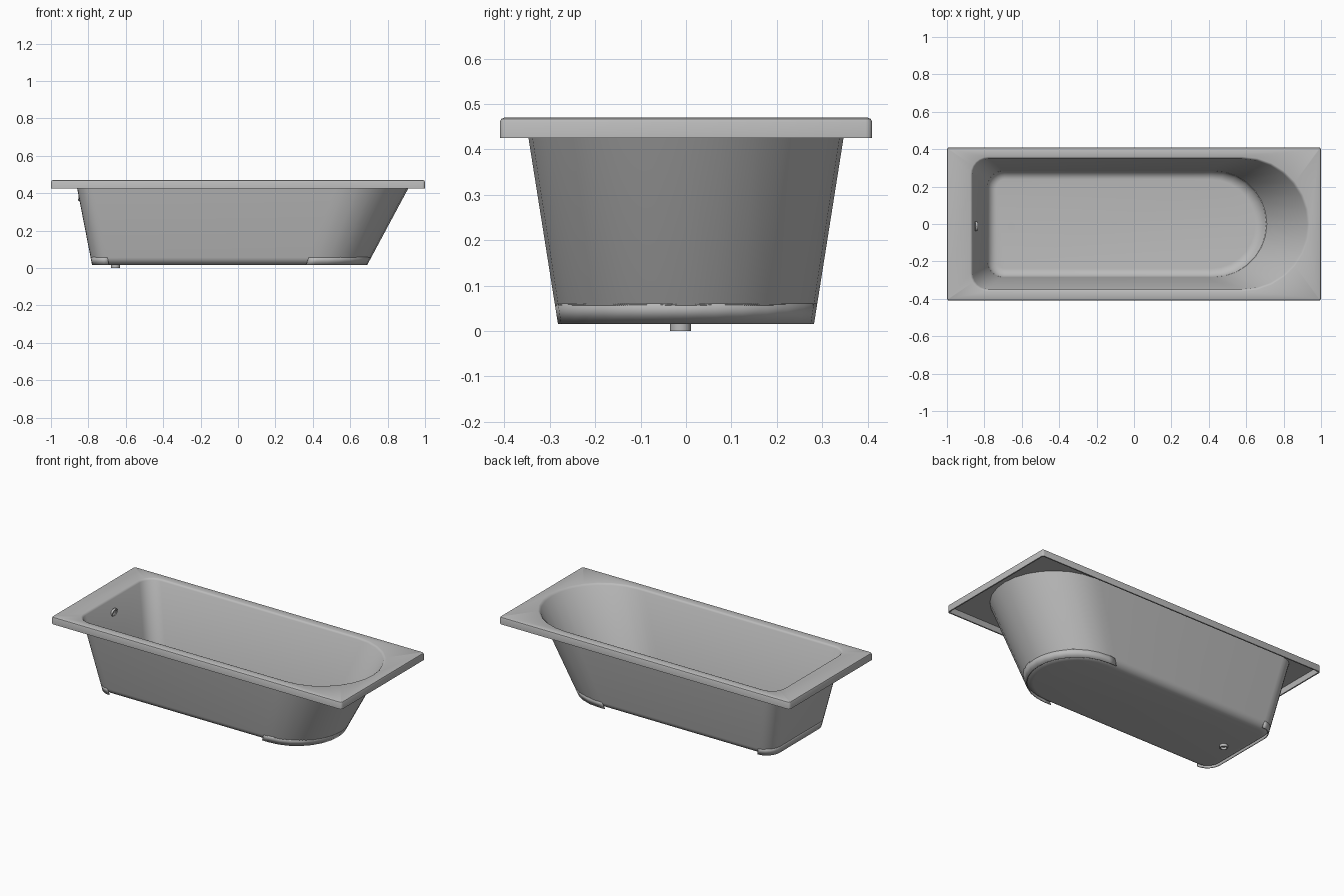
import bpy, bmesh
from math import sin, cos, pi, radians
from mathutils import Matrix

cube = bpy.data.objects.get("Cube")
if cube:
    bpy.data.objects.remove(cube, do_unlink=True)

GREY = (0.5, 0.5, 0.5, 1)
mat = bpy.data.materials.new("satin grey")
mat.use_nodes = True
mat.diffuse_color = GREY
bsdf = next(n for n in mat.node_tree.nodes if n.type == 'BSDF_PRINCIPLED')
bsdf.inputs["Base Color"].default_value = GREY

RIM_TOP, RIM_LOW, BASE = 0.47, 0.425, 0.015


def arc(cx, cy, r, a0, a1, n):
    """Points on an arc, angles in degrees."""
    angles = [radians(a0 + (a1 - a0) * i / n) for i in range(n + 1)]
    return [(cx + r * cos(a), cy + r * sin(a)) for a in angles]


def basin_outline(z, grow=0.0):
    """Basin cross-section: square-ish foot end, semicircular head end."""
    t = (z - BASE) / (RIM_LOW - BASE)
    x0 = -0.78 - 0.08 * t - grow
    x1 = 0.69 + 0.22 * t + grow
    hw = 0.282 + 0.065 * t + grow
    r = 0.09 + grow
    cx = x1 - hw
    pts = arc(cx, 0, hw, -90, 90, 14)
    pts.append((cx - 0.045, hw))
    pts += arc(x0 + r, hw - r, r, 90, 180, 6)
    pts += arc(x0 + r, r - hw, r, 180, 270, 6)
    pts.append((cx - 0.045, -hw))
    return [(x, y, z) for x, y in pts]


def rim_outline(z, inset):
    """Rounded rectangle of the rim."""
    r = 0.014 - inset
    x, y = 1 - 0.014, 0.41 - 0.014
    pts = []
    for sx, sy, a in ((1, 1, 0), (-1, 1, 90), (-1, -1, 180), (1, -1, 270)):
        pts += arc(sx * x, sy * y, r, a, a + 90, 3)
    return [(px, py, z) for px, py in pts]


def loft(bm, loops, cap_start=False, cap_end=False):
    """Skin a list of equal-length closed loops."""
    rings = [[bm.verts.new(p) for p in loop] for loop in loops]
    n = len(rings[0])
    for a, b in zip(rings, rings[1:]):
        for i in range(n):
            j = (i + 1) % n
            bm.faces.new((a[i], a[j], b[j], b[i]))
    if cap_start:
        bm.faces.new(rings[0])
    if cap_end:
        bm.faces.new(rings[-1])
    return rings


def fill_between(bm, ring_a, ring_b):
    """Flat face with a hole between two rings."""
    edges = []
    for ring in (ring_a, ring_b):
        for i, v in enumerate(ring):
            edges.append(bm.edges.get((v, ring[(i + 1) % len(ring)])))
    bmesh.ops.triangle_fill(bm, edges=edges, use_beauty=True)


def finish(bm, name, recalc=True):
    if recalc:
        bmesh.ops.recalc_face_normals(bm, faces=bm.faces[:])
    mesh = bpy.data.meshes.new(name)
    bm.to_mesh(mesh)
    bm.free()
    mesh.materials.append(mat)
    obj = bpy.data.objects.new(name, mesh)
    bpy.context.collection.objects.link(obj)
    bpy.ops.object.select_all(action='DESELECT')
    obj.select_set(True)
    bpy.context.view_layer.objects.active = obj
    bpy.ops.object.shade_smooth_by_angle(angle=radians(35))
    return obj


def basin_wall(top_loops, floor, radius, grow):
    """Loops from the top down through the floor fillet."""
    loops = list(top_loops)
    for i in range(7):
        t = pi / 2 * i / 6
        loops.append(basin_outline(floor + radius * (1 - sin(t)),
                                   grow - radius * (1 - cos(t))))
    return loops


# Tub: hollow-backed rim, inner basin and outer basin in one closed shell
bm = bmesh.new()
rim = loft(bm, [rim_outline(z, inset) for z, inset in (
    (RIM_TOP, 0.01), (0.467, 0.003), (0.46, 0),
    (RIM_LOW, 0), (RIM_LOW, 0.008), (0.462, 0.008))])
lip = [basin_outline(RIM_TOP, 0.006), basin_outline(0.468, 0.001),
       basin_outline(0.46, -0.004)]
inner = loft(bm, basin_wall(lip, 0.021, 0.04, -0.005), cap_end=True)
outer = loft(bm, basin_wall([basin_outline(0.462)], 0.016, 0.04, 0), cap_end=True)
fill_between(bm, rim[0], inner[0])
fill_between(bm, rim[-1], outer[0])
finish(bm, "bathtub_shell")

# Straight skirts under both ends, left open along the filleted sides
bm = bmesh.new()
loft(bm, [basin_outline(BASE), basin_outline(0.06)])
sides = [f for f in bm.faces if abs(f.calc_center_median().x + 0.17) < 0.3]
bmesh.ops.delete(bm, geom=sides, context='FACES')
skirt = finish(bm, "end_skirts", recalc=False)
solid = skirt.modifiers.new("thickness", 'SOLIDIFY')
solid.thickness = 0.005
solid.offset = -1


def fitting(name, profile, matrix):
    """Short open socket turned around its own z axis."""
    bm = bmesh.new()
    loops = [[(x, y, z) for x, y in arc(0, 0, r, 0, 345, 23)] for r, z in profile]
    loft(bm, loops, cap_start=True, cap_end=True)
    obj = finish(bm, name)
    obj.matrix_world = matrix


# Drain socket below the floor
fitting("drain", ((0.023, 0.0215), (0.023, 0), (0.017, 0), (0.017, 0.014)),
        Matrix.Translation((-0.655, -0.012, 0)))

# Overflow ring on the foot-end wall
fitting("overflow", ((0.026, -0.004), (0.026, 0.008), (0.018, 0.008), (0.018, 0.002)),
        Matrix.Translation((-0.847, -0.012, 0.385)) @ Matrix.Rotation(radians(101), 4, 'Y'))
